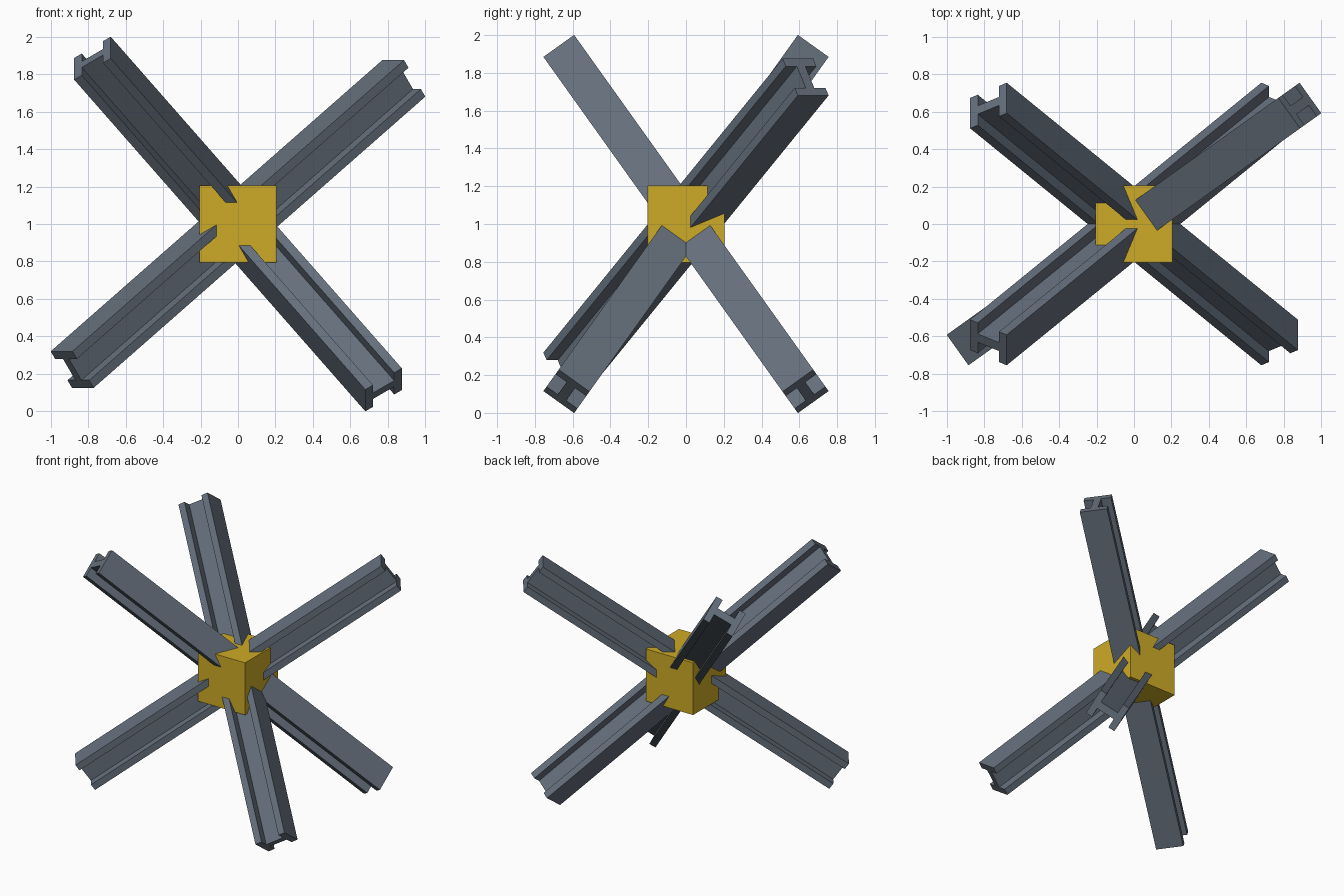
import bpy
from mathutils import Vector

old = bpy.data.objects.get("Cube")
if old:
    bpy.data.objects.remove(old, do_unlink=True)


def make_material(name, color):
    mat = bpy.data.materials.new(name)
    mat.use_nodes = True
    mat.diffuse_color = (*color, 1)
    mat.node_tree.nodes["Principled BSDF"].inputs["Base Color"].default_value = (*color, 1)
    return mat


steel = make_material("grey steel", (0.13, 0.16, 0.20))
yellow = make_material("yellow paint", (0.62, 0.41, 0.02))

CENTRE = Vector((0, 0, 1))
HALF_WIDTH, HALF_DEPTH = 0.10, 0.12     # flange half width, half section depth
FLANGE, HALF_WEB = 0.05, 0.0275


def i_profile():
    """Outline of an I section: one quarter mirrored around the centre."""
    inner = HALF_DEPTH - FLANGE
    quarter = [(HALF_WIDTH, HALF_DEPTH), (HALF_WIDTH, inner), (HALF_WEB, inner)]
    right = quarter + [(a, -b) for a, b in reversed(quarter)]
    return right + [(-a, -b) for a, b in right]


def add_beam(name, end, flange_dir):
    """I-beam through the centre, reaching from -end to +end."""
    end = Vector(end)
    across = Vector(flange_dir).normalized()
    depth = end.cross(across).normalized()
    outline = [across * a + depth * b for a, b in i_profile()]
    n = len(outline)
    verts = [CENTRE + side * end + p for side in (-1, 1) for p in outline]
    faces = [(i, (i + 1) % n, (i + 1) % n + n, i + n) for i in range(n)]
    faces += [tuple(reversed(range(n))), tuple(range(n, 2 * n))]
    mesh = bpy.data.meshes.new(name)
    mesh.from_pydata(verts, [], faces)
    mesh.materials.append(steel)
    obj = bpy.data.objects.new(name, mesh)
    bpy.context.collection.objects.link(obj)
    # make the normals point outward
    bpy.context.view_layer.objects.active = obj
    bpy.ops.object.select_all(action="DESELECT")
    obj.select_set(True)
    bpy.ops.object.mode_set(mode="EDIT")
    bpy.ops.mesh.select_all(action="SELECT")
    bpy.ops.mesh.normals_make_consistent(inside=False)
    bpy.ops.object.mode_set(mode="OBJECT")


# Three crossed beams, all with the same set of direction components
LONG, MID, SHORT = 0.886, 0.778, 0.633
add_beam("beam_rising_back_right", (-MID, SHORT, LONG), (0, LONG, -SHORT))
add_beam("beam_rising_front_right", (-MID, -SHORT, LONG), (0, LONG, SHORT))
add_beam("beam_rising_back_left", (LONG, SHORT, MID), (SHORT, -LONG, 0))

# Painted hub block
bpy.ops.mesh.primitive_cube_add(size=0.41, location=CENTRE)
hub = bpy.context.object
hub.name = "hub_block"
hub.data.materials.append(yellow)
